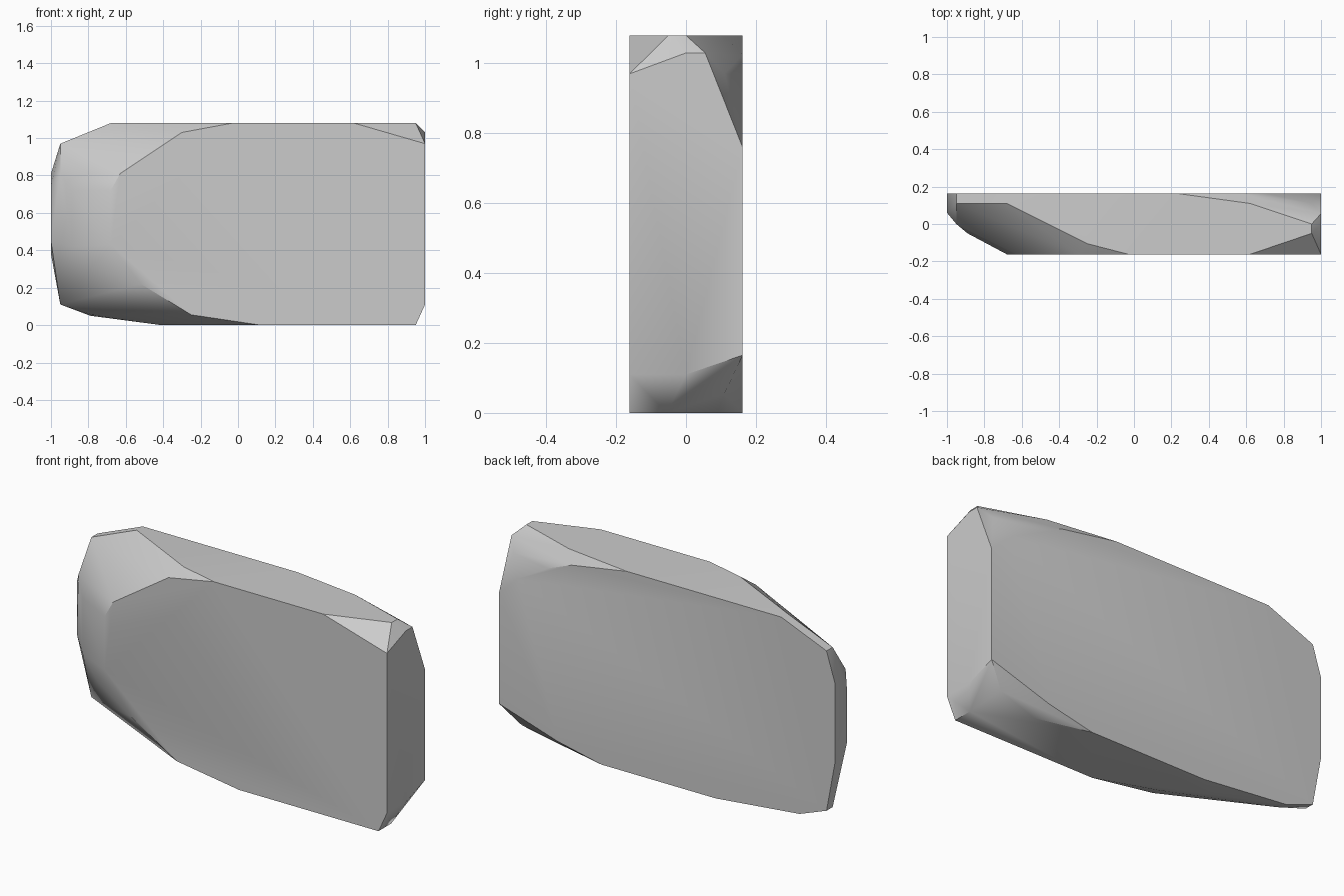
import bpy
import bmesh
import math

cube = bpy.data.objects.get("Cube")
if cube:
    bpy.data.objects.remove(cube, do_unlink=True)

DEPTH = 0.162
HEIGHT = 1.08


def flat_material(name, colour):
    mat = bpy.data.materials.new(name)
    mat.use_nodes = True
    mat.diffuse_color = colour
    mat.node_tree.nodes["Principled BSDF"].inputs["Base Color"].default_value = colour
    return mat


def on_depth(y, profile):
    """Profile of (x, z) pairs placed at a depth."""
    return [(x, y, z) for x, z in profile]


def on_height(z, profile):
    """Profile of (x, y) pairs placed at a height."""
    return [(x, y, z) for x, y in profile]


def on_side(x, profile):
    """Profile of (y, z) pairs placed at a side."""
    return [(x, y, z) for y, z in profile]


# Outlines of the large flat front and back
front = on_depth(-DEPTH, [
    (-0.03, HEIGHT), (0.62, HEIGHT), (1, 0.97), (1, 0.11), (0.95, 0), (0.12, 0),
    (-0.25, 0.055), (-0.52, 0.22), (-0.68, 0.43), (-0.68, 0.72), (-0.63, 0.81), (-0.3, 1.03)])
back = on_depth(DEPTH, [
    (-0.68, HEIGHT), (0.24, HEIGHT), (0.57, 1.025), (0.71, 0.97), (0.89, 0.865), (1, 0.76),
    (1, 0.165), (0.65, 0.055), (0.39, 0), (-0.29, 0), (-0.79, 0.05), (-0.95, 0.11),
    (-1, 0.38), (-1, 0.81), (-0.95, 0.97)])

# Outlines of the flat top and bottom
top = on_height(HEIGHT, [
    (-0.68, 0.11), (-0.25, -0.105), (0.95, -0.05), (0.95, 0), (0.62, 0.11)])
bottom = on_height(0, [(-0.41, 0.08), (-0.2, -0.05), (0.95, -0.055), (0.68, 0.09)])

# Flat ends, and the worn corners between them
left_end = on_side(1, [(0, 1.03), (0.055, 1.03), (0, 0.11)])
right_end = on_side(-1, [(0.06, 0.74), (0.06, 0.45)])
worn_right = (on_side(-0.95, [(0.11, 0.97), (0, 0.81), (0.11, 0.11)])
              + on_side(-0.89, [(-0.05, 0.72), (-0.05, 0.42)])
              + on_side(-0.78, [(-0.08, 0.31), (0.11, 0.055)]))
worn_left = [(0.95, 0.11, 0.97), (0.9, 0.11, 0.055)]

# Wrap one faceted slab around the outlines
bm = bmesh.new()
for point in front + back + top + bottom + left_end + right_end + worn_right + worn_left:
    bm.verts.new(point)
hull = bmesh.ops.convex_hull(bm, input=bm.verts)
loose = {g for g in hull["geom_interior"] + hull["geom_unused"]
         if isinstance(g, bmesh.types.BMVert)}
bmesh.ops.delete(bm, geom=list(loose), context="VERTS")
bmesh.ops.dissolve_limit(bm, angle_limit=math.radians(1), verts=bm.verts, edges=bm.edges)
bmesh.ops.recalc_face_normals(bm, faces=bm.faces)

mesh = bpy.data.meshes.new("stone_slab")
bm.to_mesh(mesh)
bm.free()
slab = bpy.data.objects.new("stone_slab", mesh)
bpy.context.collection.objects.link(slab)
mesh.materials.append(flat_material("stone grey", (0.6, 0.6, 0.6, 1)))

# Soft shading over the worn corners, sharp rims around the flats
bpy.ops.object.select_all(action="DESELECT")
slab.select_set(True)
bpy.context.view_layer.objects.active = slab
bpy.ops.object.shade_smooth_by_angle(angle=math.radians(30))
